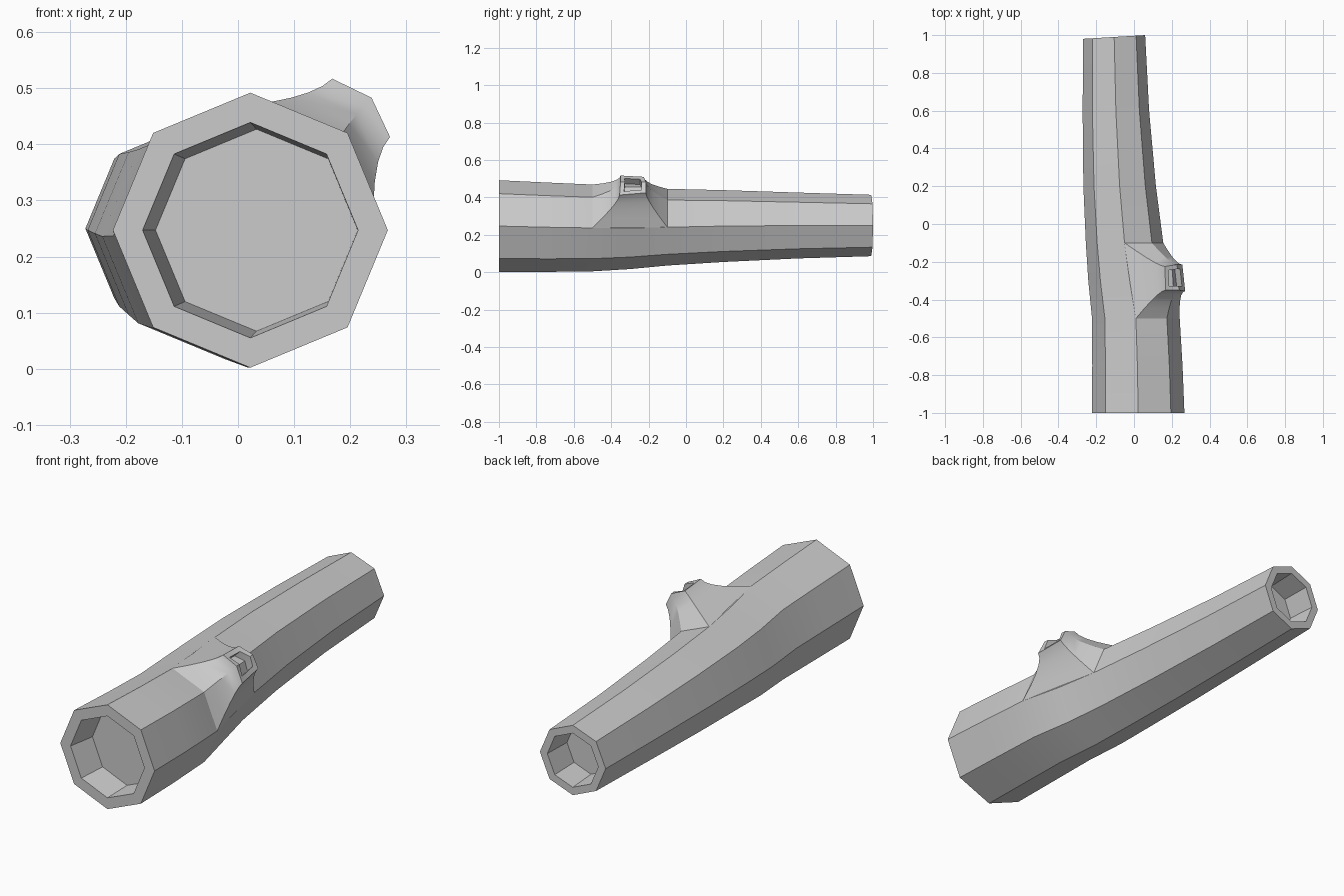
import bpy, bmesh
from math import sin, cos, radians
from mathutils import Vector

if "Cube" in bpy.data.objects:
    bpy.data.objects.remove(bpy.data.objects["Cube"])


def skin(name, rings, caps):
    """Join successive closed rings with quads, then cap both ends."""
    bm = bmesh.new()
    rows = [[bm.verts.new(p) for p in ring] for ring in rings]
    n = len(rows[0])
    for a, b in zip(rows, rows[1:]):
        for i in range(n):
            j = (i + 1) % n
            bm.faces.new((a[i], a[j], b[j], b[i]))
    for row in (rows[0], rows[-1]):
        for idx in caps:
            bm.faces.new([row[i] for i in idx])
    bmesh.ops.recalc_face_normals(bm, faces=bm.faces)
    me = bpy.data.meshes.new(name)
    bm.to_mesh(me)
    bm.free()
    ob = bpy.data.objects.new(name, me)
    bpy.context.collection.objects.link(ob)
    bpy.ops.object.select_all(action='DESELECT')
    ob.select_set(True)
    bpy.context.view_layer.objects.active = ob
    bpy.ops.object.shade_smooth_by_angle(angle=radians(30))
    return ob


def octagon(y, cx, cz, r, slant=0.0):
    pts = []
    for k in range(8):
        a = radians(45 * k)
        x = cx + r * cos(a)
        pts.append(Vector((x, y - slant * (0.06 - x), cz + r * sin(a))))
    return pts


# Log: bent, tapering octagonal trunk with a recess in each end
stations = [(-1, .022, .247, .245), (-.75, .018, .241, .239), (-.5, .01, .237, .232),
            (-.3, -.023, .236, .219), (-.1, -.05, .241, .205), (.2, -.076, .247, .192),
            (.6, -.096, .25, .176), (1, -.105, .25, .164, .06)]
rings = [octagon(-.87, .033, .247, .18), octagon(-1, .022, .247, .192)]
rings += [octagon(*s) for s in stations]
rings += [octagon(1, -.105, .25, .127, .06), octagon(.86, -.102, .25, .12, .06)]
skin("log", rings, [range(8)])

# Branch stub: flares out of two trunk sides to a small hollow tip
front = octagon(-.5, .01, .237, .232)
back = octagon(-.1, -.05, .241, .205)
base = [front[2], front[1], front[0], back[0], back[1], back[2]]
tip = [Vector(p) for p in ((.168, -.35, .517), (.238, -.35, .483), (.271, -.355, .413),
                           (.256, -.215, .425), (.228, -.215, .483), (.163, -.225, .51))]
out = Vector((.7, 0, .7))
stub = []
for k in range(6):
    t = k / 5
    stub.append([b * (1 - t) ** 2 + (p - out * .05) * 2 * t * (1 - t) + p * t * t
                 for b, p in zip(base, tip)])
mid = sum(tip, Vector()) / 6
inner = [mid + (p - mid) * .66 for p in tip]
for i in (1, 4):
    inner[i] = tip[i].lerp(tip[5 - i], .17)
stub += [inner, [p - out * .04 for p in inner]]
skin("branch_stub", stub, [(0, 1, 4, 5), (1, 2, 3, 4)])
